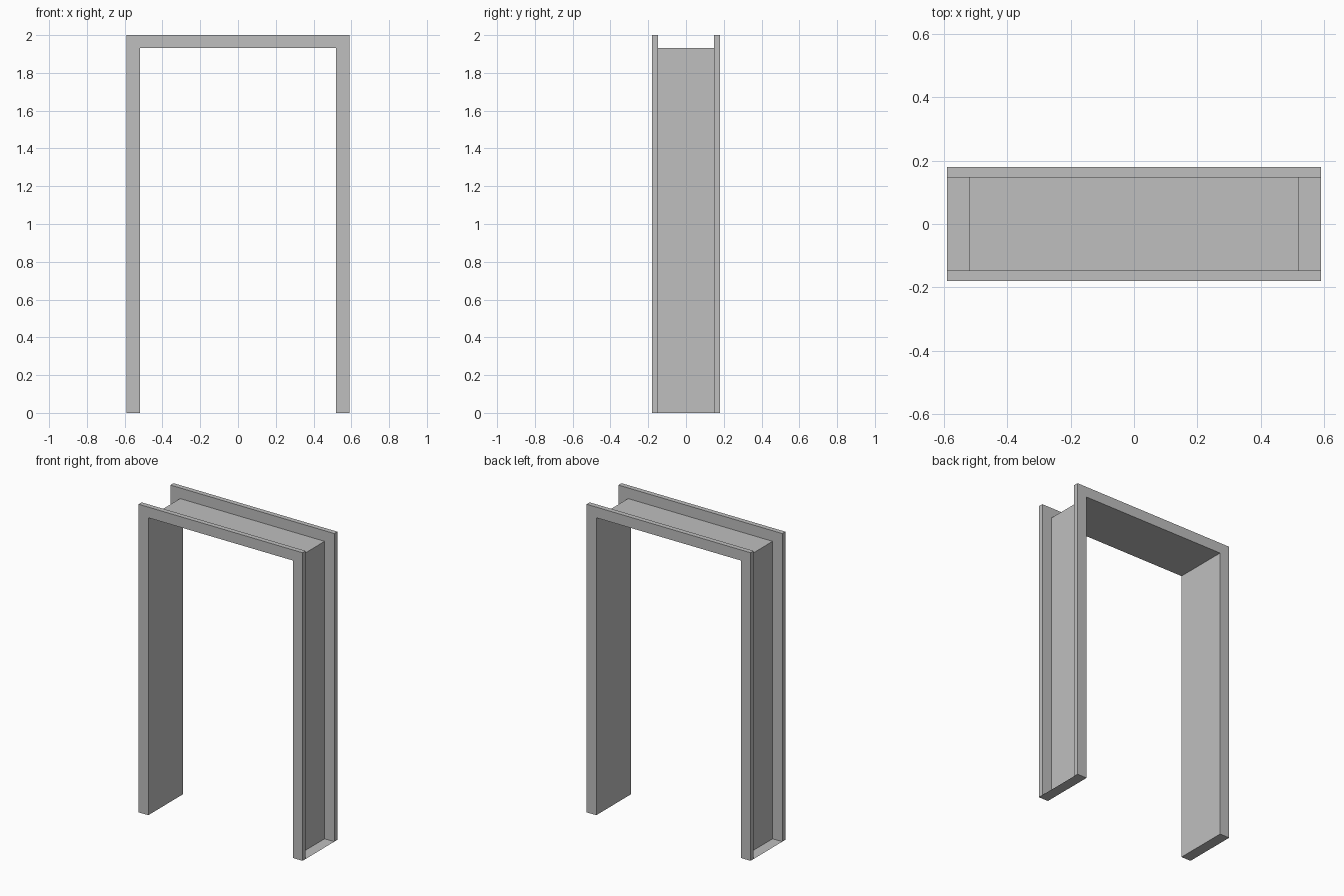
import bpy
import bmesh
from mathutils import Vector

cube = bpy.data.objects.get("Cube")
if cube:
    bpy.data.objects.remove(cube, do_unlink=True)

OUTER_X, INNER_X = 0.589, 0.519     # half widths of the frame and the opening
TOP, HEAD = 2.0, 1.931              # heights of the frame and the opening
FACE_Y, WEB_Y = 0.179, 0.147        # outer and inner planes of the flanges

grey = bpy.data.materials.new("light_grey")
grey.use_nodes = True
COLOUR = (0.52, 0.52, 0.52, 1.0)
grey.diffuse_color = COLOUR
grey.node_tree.nodes["Principled BSDF"].inputs["Base Color"].default_value = COLOUR


def finish(name, bm):
    mesh = bpy.data.meshes.new(name)
    bm.to_mesh(mesh)
    bm.free()
    mesh.materials.append(grey)
    obj = bpy.data.objects.new(name, mesh)
    bpy.context.collection.objects.link(obj)


def arch(half, top):
    return [(-half, 0), (-half, top), (half, top), (half, 0)]


def flange(name, y_start, y_end):
    """Solid arch-shaped trim, mitred at the top corners."""
    bm = bmesh.new()
    outer = [bm.verts.new((x, y_start, z)) for x, z in arch(OUTER_X, TOP)]
    inner = [bm.verts.new((x, y_start, z)) for x, z in arch(INNER_X, HEAD)]
    faces = [bm.faces.new((outer[i], outer[i + 1], inner[i + 1], inner[i]))
             for i in range(3)]
    grown = bmesh.ops.extrude_face_region(bm, geom=faces, use_keep_orig=True)["geom"]
    moved = [v for v in grown if isinstance(v, bmesh.types.BMVert)]
    bmesh.ops.translate(bm, verts=moved, vec=Vector((0, y_end - y_start, 0)))
    bmesh.ops.recalc_face_normals(bm, faces=bm.faces)
    finish(name, bm)


def sheet(name, path):
    """Thin lining swept between the two flanges."""
    bm = bmesh.new()
    rows = [[bm.verts.new((x, y, z)) for x, z in path] for y in (-WEB_Y, WEB_Y)]
    for i in range(len(path) - 1):
        bm.faces.new((rows[0][i], rows[0][i + 1], rows[1][i + 1], rows[1][i]))
    finish(name, bm)


# Trim on the front and back
flange("front_flange", -FACE_Y, -WEB_Y)
flange("back_flange", WEB_Y, FACE_Y)

# Lining of the opening, turned outwards into a foot plate at each side
sheet("frame_lining", [(-OUTER_X, 0)] + arch(INNER_X, HEAD) + [(OUTER_X, 0)])
